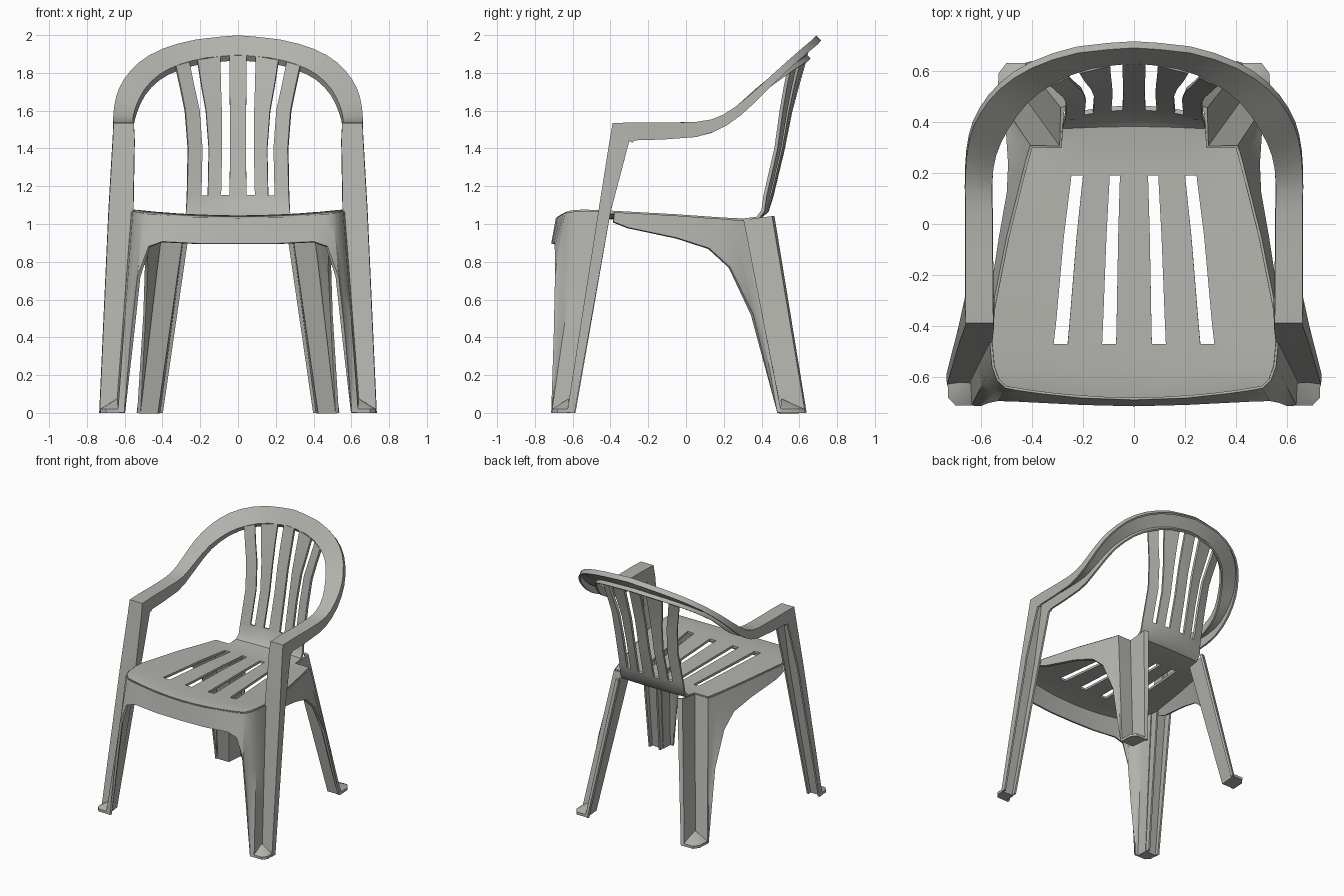
import bpy
import bmesh
from mathutils import Vector

if "Cube" in bpy.data.objects:
    bpy.data.objects.remove(bpy.data.objects["Cube"])

GREY = (0.45, 0.45, 0.42, 1)
plastic = bpy.data.materials.new("grey plastic")
plastic.use_nodes = True
plastic.diffuse_color = GREY
plastic.node_tree.nodes["Principled BSDF"].inputs["Base Color"].default_value = GREY


def finish(name, bm, thickness):
    """Turn a half mesh into a mirrored, thickened, smooth-shaded object."""
    bmesh.ops.recalc_face_normals(bm, faces=bm.faces)
    mesh = bpy.data.meshes.new(name)
    bm.to_mesh(mesh)
    bm.free()
    mesh.materials.append(plastic)
    obj = bpy.data.objects.new(name, mesh)
    bpy.context.collection.objects.link(obj)
    bpy.ops.object.select_all(action='DESELECT')
    obj.select_set(True)
    bpy.context.view_layer.objects.active = obj
    obj.modifiers.new("mirror", 'MIRROR')
    if thickness:
        solid = obj.modifiers.new("shell", 'SOLIDIFY')
        solid.thickness = thickness
        solid.offset = 0
    for mod in list(obj.modifiers):
        bpy.ops.object.modifier_apply(modifier=mod.name)
    bpy.ops.object.shade_smooth_by_angle(angle=0.6)


def sheet(name, rows, thickness=0.018, skip=lambda r, c: False):
    """Skin rows of points, leaving out the faces that skip() names."""
    bm = bmesh.new()
    grid = [[bm.verts.new(p) for p in row] for row in rows]
    for r in range(len(grid) - 1):
        for c in range(len(grid[0]) - 1):
            if not skip(r, c):
                bm.faces.new((grid[r][c], grid[r][c + 1], grid[r + 1][c + 1], grid[r + 1][c]))
    bmesh.ops.delete(bm, geom=[v for v in bm.verts if not v.link_faces], context='VERTS')
    finish(name, bm, thickness)


def refine(rows):
    """Insert a smooth in-between row between neighbouring rows."""
    out = []
    for i in range(len(rows) - 1):
        a, b, c, d = (rows[max(0, min(j, len(rows) - 1))] for j in range(i - 1, i + 3))
        out.append(b)
        out.append([(q + r) * 0.5625 - (p + s) * 0.0625 for p, q, r, s in zip(a, b, c, d)])
    return out + [rows[-1]]


# Seat and slatted back: y, z, column positions, bow in y, bow in z
FRONT = (.07, .125, .26, .315)
LOW = (.045, .09, .16, .195)
profile = [
    (-.68, 1.03, FRONT + (.40, .50), .18, .1),
    (-.64, 1.035, FRONT + (.42, .53), .12, .1),
    (-.57, 1.037, FRONT + (.44, .548), .05, .1),
    (-.47, 1.035, FRONT + (.44, .556), 0, .1),
    (-.38, 1.033, (.068, .121, .252, .305, .42, .556), 0, .09),
    (-.05, 1.028, (.062, .108, .225, .275, .36, .49), 0, .06),
    (.19, 1.02, (.055, .095, .20, .245, .31, .43), 0, .03),
    (.30, 1.02, (.05, .092, .18, .22, .285, .40), 0, 0),
    (.385, 1.03, LOW + (.28, .3), .1, 0),
    (.43, 1.07, LOW + (.275, .3), .3, 0),
    (.455, 1.15, LOW + (.27, .3), .5, 0),
    (.515, 1.4, (.042, .085, .155, .19, .265, .3), .55, 0),
    (.555, 1.6, (.043, .087, .17, .205, .28, .3), .65, 0),
    (.595, 1.75, (.045, .092, .195, .235, .305, .4), .75, -.3),
    (.635, 1.89, (.045, .095, .215, .26, .33, .4), .8, -.5),
]
seat_rows = [[Vector((x, y + by * -x * x if y > 0 else y + by * x * x, z + bz * x * x))
              for x in (0,) + xs] for y, z, xs, by, bz in profile]


def seat_gap(r, c):
    slot = c in (1, 3) and (3 <= r <= 5 or 10 <= r <= 13)
    return slot or (c == 5 and r >= 7)


sheet("seat_and_back", seat_rows, skip=seat_gap)


def apron(name, stations):
    """Skirt whose stations run from a seat-edge point to a lower point."""
    rows = []
    for top, low in stations:
        a, b = Vector(top), Vector(low)
        rows.append([a.lerp(b, t / 5) for t in range(6)])
    sheet(name, rows)


# Front apron sweeping into the front legs
apron("front_apron_and_legs", [
    ((0, -.68, 1.03), (0, -.705, .895)),
    ((.20, -.673, 1.034), (.20, -.70, .895)),
    ((.37, -.655, 1.044), (.40, -.69, .905)),
    ((.46, -.642, 1.05), (.47, -.687, .88)),
    ((.50, -.635, 1.055), (.525, -.69, .72)),
    ((.515, -.62, 1.06), (.56, -.697, .40)),
    ((.53, -.606, 1.063), (.60, -.705, 0)),
    ((.548, -.555, 1.067), (.63, -.705, 0)),
    ((.556, -.46, 1.066), (.637, -.62, 0)),
])

# Side apron sweeping into the stepped back legs
apron("side_apron_and_back_legs", [
    ((.556, -.38, 1.06), (.565, -.385, 1.01)),
    ((.54, -.30, 1.056), (.56, -.31, .98)),
    ((.49, -.05, 1.042), (.52, -.05, .925)),
    ((.45, .11, 1.03), (.49, .12, .87)),
    ((.43, .19, 1.025), (.485, .23, .77)),
    ((.415, .25, 1.02), (.495, .35, .52)),
    ((.405, .285, 1.02), (.525, .485, 0)),
    ((.40, .30, 1.02), (.53, .50, 0)),
    ((.285, .30, 1.02), (.43, .50, 0)),
    ((.28, .45, 1.04), (.42, .625, 0)),
    ((.25, .46, 1.04), (.40, .63, 0)),
])

# Front posts, armrests and top rail as one channel: outer, inner, lip
post = [
    ((.728, -.625, 0), (.637, -.62, 0), (0, .035, 0)),
    ((.68, -.46, 1.06), (.56, -.46, 1.06), (0, .06, 0)),
    ((.658, -.40, 1.44), (.553, -.40, 1.44), (0, .10, 0)),
    ((.655, -.385, 1.53), (.555, -.385, 1.53), (0, .10, -.10)),
]
rail = [
    ((.655, -.27, 1.533), (.557, -.27, 1.533), (0, 0, -.09)),
    ((.655, .05, 1.535), (.56, .05, 1.535), (0, 0, -.075)),
    ((.655, .20, 1.575), (.56, .17, 1.56), (0, .02, -.05)),
    ((.64, .33, 1.67), (.545, .27, 1.62), (0, .02, -.04)),
    ((.60, .43, 1.76), (.50, .37, 1.71), (0, .02, -.03)),
    ((.52, .53, 1.85), (.42, .48, 1.79), (0, .02, -.025)),
    ((.40, .61, 1.92), (.31, .56, 1.845), (0, .02, -.025)),
    ((.22, .67, 1.97), (.17, .615, 1.88), (0, .02, -.025)),
    ((0, .69, 1.992), (0, .635, 1.895), (0, .02, -.025)),
]


def channel(stations):
    rows = []
    for outer, inner, lip in stations:
        o, i, d = Vector(outer), Vector(inner), Vector(lip)
        rows.append([o + d, o, i, i + d])
    return rows


sheet("posts_arms_and_top_rail", channel(post) + refine(channel(rail)), 0.014)


# Sloped toe caps in the corner of each leg
def toe(name, base, apex):
    bm = bmesh.new()
    for x, y in base:
        for z in (0, .02):
            bm.verts.new((x, y, z))
    bm.verts.new(apex)
    hull = bmesh.ops.convex_hull(bm, input=bm.verts)
    loose = [v for v in hull["geom_interior"] if isinstance(v, bmesh.types.BMVert)]
    bmesh.ops.delete(bm, geom=loose, context='VERTS')
    finish(name, bm, 0)


toe("front_toes", [(.635, -.62), (.73, -.62), (.728, -.68), (.70, -.71), (.63, -.71)],
    (.64, -.622, .075))
toe("back_toes", [(.43, .50), (.535, .50), (.53, .59), (.50, .63), (.42, .63)],
    (.432, .505, .075))
